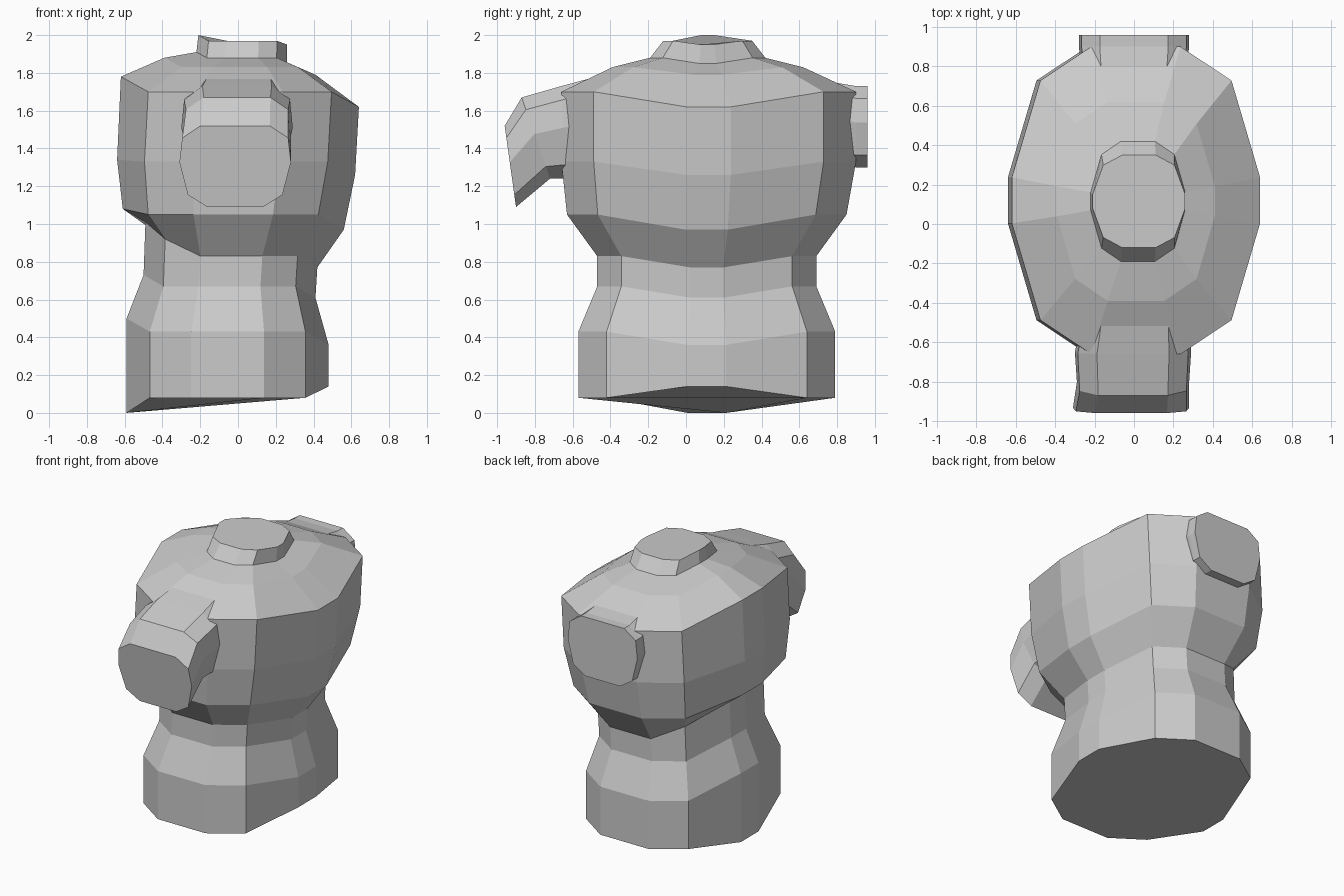
import bpy, bmesh

if "Cube" in bpy.data.objects:
    bpy.data.objects.remove(bpy.data.objects["Cube"])


def loft(name, rings):
    """Skin a stack of equal-sized point rings and cap both ends."""
    bm = bmesh.new()
    loops = [[bm.verts.new(p) for p in ring] for ring in rings]
    n = len(loops[0])
    for a, b in zip(loops, loops[1:]):
        for i in range(n):
            j = (i + 1) % n
            bm.faces.new((a[i], a[j], b[j], b[i]))
    bm.faces.new(loops[0])
    bm.faces.new(loops[-1])
    bmesh.ops.recalc_face_normals(bm, faces=bm.faces)
    mesh = bpy.data.meshes.new(name)
    bm.to_mesh(mesh)
    bm.free()
    obj = bpy.data.objects.new(name, mesh)
    bpy.context.collection.objects.link(obj)
    return obj


# Twelve-sided torso section, each ring tilted sideways
QUARTER = [(1.0, 0.15), (0.77, 0.78), (0.36, 1.0)]
SECTION = (QUARTER + [(-x, y) for x, y in reversed(QUARTER)]
           + [(-x, -y) for x, y in QUARTER]
           + [(x, -y) for x, y in reversed(QUARTER)])


def torso_ring(xl, xr, yf, yb, zl, zm, zr, zl2=None):
    cx, hx = (xl + xr) / 2, (xr - xl) / 2
    cy, hy = (yf + yb) / 2, (yb - yf) / 2
    pts = []
    for u, v in SECTION:
        z = zr if u == 1 else zl if u == -1 else zm
        if u == -0.77 and zl2:
            z = zl2
        pts.append((cx + u * hx, cy + v * hy, z))
    return pts


# Torso: hips, waist, chest, shoulders and neck
# left x, right x, front y, back y, left z, middle z, right z
loft("torso", [torso_ring(*r) for r in [
    (-0.59, 0.48, -0.57, 0.79, 0.00, 0.08, 0.14),
    (-0.59, 0.48, -0.57, 0.79, 0.50, 0.43, 0.36),
    (-0.50, 0.41, -0.47, 0.69, 0.73, 0.67, 0.61),
    (-0.49, 0.42, -0.47, 0.69, 1.01, 0.83, 0.77, 0.92),
    (-0.61, 0.56, -0.63, 0.85, 1.08, 1.05, 0.97),
    (-0.64, 0.62, -0.66, 0.90, 1.34, 1.33, 1.26),
    (-0.62, 0.64, -0.66, 0.90, 1.78, 1.70, 1.62),
    (-0.39, 0.41, -0.39, 0.62, 1.88, 1.83, 1.79),
    (-0.22, 0.26, -0.19, 0.42, 1.91, 1.88, 1.85),
    (-0.21, 0.26, -0.12, 0.35, 2.00, 1.97, 1.95),
]])

# Ten-sided arm section
ARM_HALF = [(0.62, 1.0), (0.95, 0.7), (1.0, 0.1), (0.85, -0.7), (0.5, -1.0)]
ARM = ARM_HALF + [(-x, z) for x, z in reversed(ARM_HALF)]


def arm_ring(xl, xr, yt, zt, yb, zb):
    cx, hx = (xl + xr) / 2, (xr - xl) / 2
    return [(cx + u * hx, yb + (yt - yb) * (v + 1) / 2,
             zb + (zt - zb) * (v + 1) / 2) for u, v in ARM]


# Front upper arm, bent downwards: left x, right x, top y/z, bottom y/z
loft("front_arm", [arm_ring(*r) for r in [
    (-0.25, 0.27, -0.40, 1.80, -0.40, 1.25),
    (-0.30, 0.29, -0.66, 1.73, -0.64, 1.24),
    (-0.29, 0.28, -0.87, 1.67, -0.72, 1.24),
    (-0.31, 0.28, -0.96, 1.52, -0.90, 1.09),
]])

# Short back arm stub with a flat end
loft("back_arm_stub", [arm_ring(*r) for r in [
    (-0.25, 0.25, 0.60, 1.78, 0.70, 1.35),
    (-0.28, 0.28, 0.90, 1.73, 0.90, 1.30),
    (-0.28, 0.28, 0.96, 1.73, 0.96, 1.30),
]])
